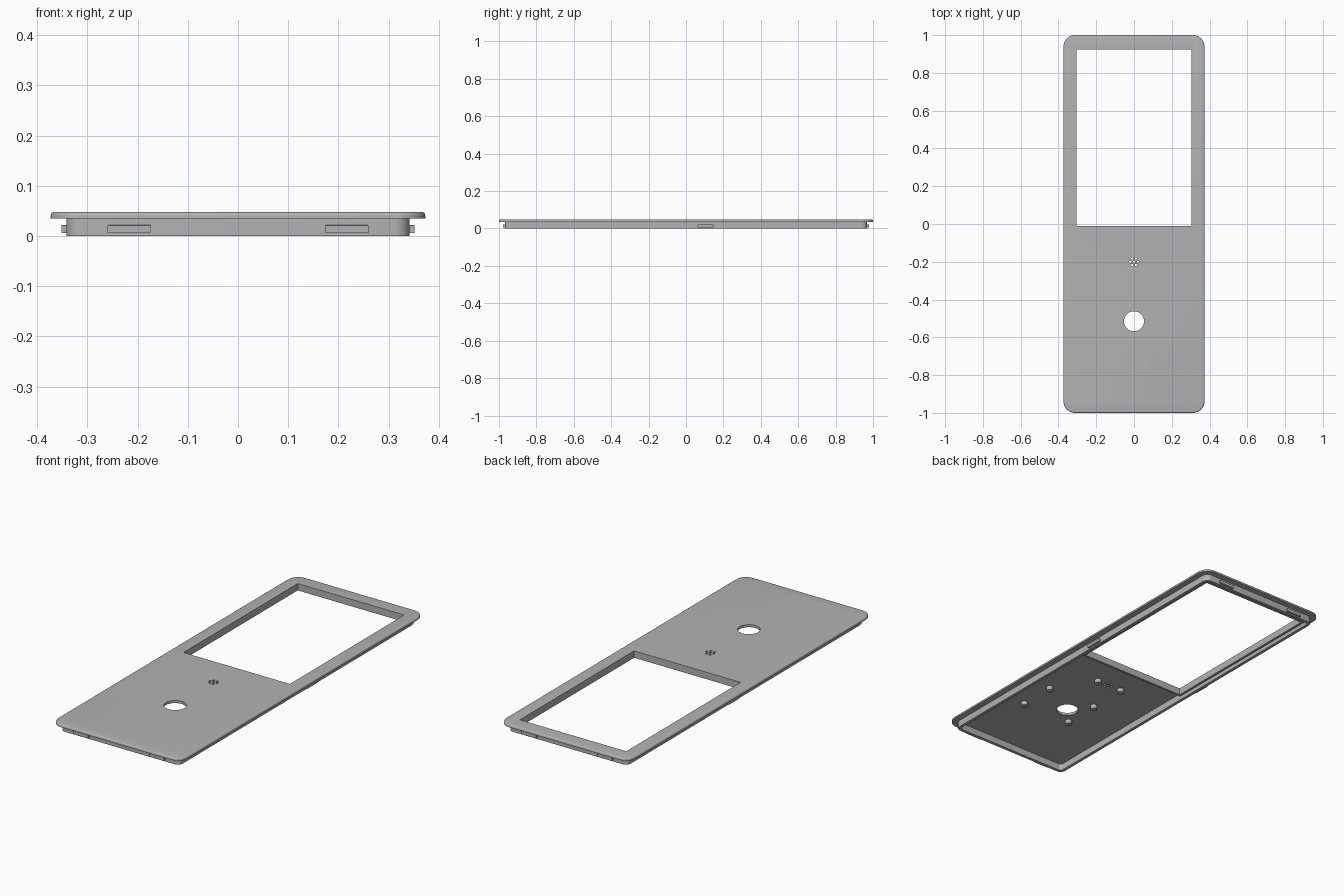
import bpy, bmesh, math
from mathutils import Matrix

cube = bpy.data.objects.get("Cube")
if cube:
    bpy.data.objects.remove(cube, do_unlink=True)

grey = bpy.data.materials.new("plain grey")
grey.use_nodes = True
colour = (0.45, 0.45, 0.45, 1)
grey.diffuse_color = colour
grey.node_tree.nodes["Principled BSDF"].inputs["Base Color"].default_value = colour


def finish(name, bm):
    bmesh.ops.recalc_face_normals(bm, faces=bm.faces)
    mesh = bpy.data.meshes.new(name)
    bm.to_mesh(mesh)
    bm.free()
    mesh.materials.append(grey)
    obj = bpy.data.objects.new(name, mesh)
    bpy.context.collection.objects.link(obj)
    return obj


def slab(name, half_x, half_y, z0, z1, radius=0, fillet=0, y=0, x=0):
    """Box with rounded upright corners and an optional fillet on the top edge."""
    bm = bmesh.new()
    bmesh.ops.create_cube(bm, size=1)
    bmesh.ops.scale(bm, vec=(2 * half_x, 2 * half_y, z1 - z0), verts=bm.verts)
    bmesh.ops.translate(bm, vec=(x, y, (z0 + z1) / 2), verts=bm.verts)
    if radius:
        upright = [e for e in bm.edges if abs(e.verts[0].co.z - e.verts[1].co.z) > 1e-4]
        bmesh.ops.bevel(bm, geom=upright, offset=radius, segments=8, profile=0.5, affect="EDGES")
    if fillet:
        rim = [e for e in bm.edges if all(v.co.z > z1 - 1e-4 for v in e.verts)]
        bmesh.ops.bevel(bm, geom=rim, offset=fillet, segments=4, profile=0.5, affect="EDGES")
    return finish(name, bm)


def cylinder(name, x, y, z0, z1, radius, sides):
    bm = bmesh.new()
    bmesh.ops.create_cone(bm, cap_ends=True, segments=sides, radius1=radius, radius2=radius,
                          depth=z1 - z0, matrix=Matrix.Translation((x, y, (z0 + z1) / 2)))
    return finish(name, bm)


def cut(target, cutters):
    for cutter in cutters:
        cutter.hide_render = True
        mod = target.modifiers.new("cut", "BOOLEAN")
        mod.operation, mod.solver, mod.object = "DIFFERENCE", "EXACT", cutter
        bpy.context.view_layer.objects.active = target
        bpy.ops.object.modifier_apply(modifier=mod.name)
        bpy.data.objects.remove(cutter, do_unlink=True)


def smooth(obj):
    bpy.ops.object.select_all(action="DESELECT")
    obj.select_set(True)
    bpy.context.view_layer.objects.active = obj
    bpy.ops.object.shade_smooth_by_angle(angle=math.radians(35))


FLOOR, TOP = 0.035, 0.048
WIN_X, WIN_Y, WIN_MID = 0.305, 0.468, 0.457

# Face plate with window, button hole and a cluster of sound holes
plate = slab("face_plate", 0.373, 1.0, FLOOR, TOP, radius=0.06, fillet=0.007)
holes = [slab("window_cutter", WIN_X, WIN_Y, -0.1, 0.1, y=WIN_MID),
         cylinder("button_cutter", 0, -0.515, 0, 0.1, 0.053, 48),
         cylinder("sound_cutter", 0, -0.2, 0, 0.1, 0.006, 12)]
for i in range(6):
    a = math.radians(60 * i)
    holes.append(cylinder("sound_cutter", 0.02 * math.cos(a), -0.2 + 0.02 * math.sin(a),
                          0, 0.1, 0.006, 12))
cut(plate, holes)
smooth(plate)

# Skirt wall under the plate
skirt = slab("skirt_wall", 0.342, 0.969, 0, FLOOR, radius=0.03)
cut(skirt, [slab("skirt_cutter", 0.326, 0.953, -0.1, 0.1, radius=0.016)])
smooth(skirt)

# Raised wall around the window
frame = slab("window_wall", WIN_X + 0.012, WIN_Y + 0.012, 0.012, FLOOR, y=WIN_MID)
cut(frame, [slab("frame_cutter", WIN_X, WIN_Y, -0.1, 0.1, y=WIN_MID)])

# Snap clips on the skirt
for side, s in (("left", 1), ("right", -1)):
    slab(side + "_side_clip", 0.006, 0.043, 0.006, 0.022, x=s * 0.346, y=0.105, fillet=0.002)
    for end, t in (("front", -1), ("back", 1)):
        slab(f"{end}_{side}_clip", 0.043, 0.006, 0.006, 0.022,
             x=s * 0.217, y=t * 0.973, fillet=0.002)

# Mounting pegs under the plate
pegs = [(x, y) for x in (0.21, -0.075) for y in (-0.595, -0.4)] + [(0.073, -0.19), (-0.073, -0.19)]
for i, (x, y) in enumerate(pegs):
    smooth(cylinder(f"mounting_peg_{i + 1}", x, y, 0.014, FLOOR, 0.017, 20))
